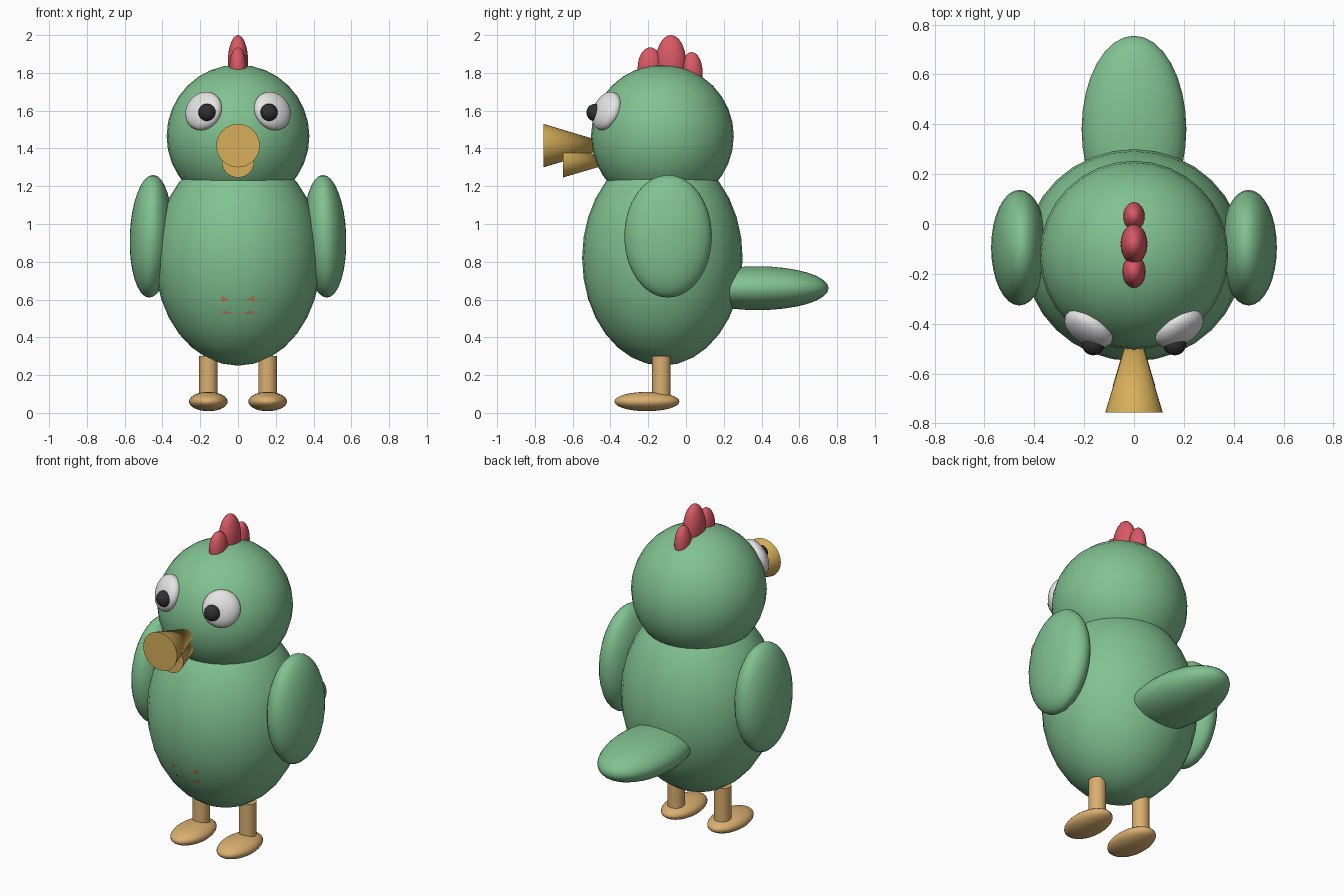
import bpy, math
from mathutils import Vector, Matrix

if "Cube" in bpy.data.objects:
    bpy.data.objects.remove(bpy.data.objects["Cube"])


def material(name, rgb):
    m = bpy.data.materials.new(name)
    m.diffuse_color = (*rgb, 1)
    m.use_nodes = True
    m.node_tree.nodes["Principled BSDF"].inputs["Base Color"].default_value = m.diffuse_color
    return m


GREEN = material("feather green", (0.22, 0.54, 0.28))
RED = material("comb red", (0.70, 0.10, 0.13))
GOLD = material("beak gold", (0.68, 0.43, 0.10))
TAN = material("leg tan", (0.70, 0.43, 0.16))
WHITE = material("eye white", (0.78, 0.78, 0.78))
BLACK = material("pupil black", (0.03, 0.03, 0.03))
ORANGE = material("belly orange", (0.58, 0.20, 0.08))


def finish(obj, name, mat, smooth=True):
    obj.name = name
    obj.data.name = name
    obj.data.materials.append(mat)
    if smooth:
        obj.data.shade_smooth()
    return obj


def ellipsoid(name, center, radii, mat, rot=None, segs=32, rings=16, smooth=True):
    bpy.ops.mesh.primitive_uv_sphere_add(segments=segs, ring_count=rings, radius=1)
    obj = bpy.context.object
    rot = rot or Matrix.Identity(4)
    obj.data.transform(Matrix.Translation(center) @ rot @ Matrix.Diagonal((*radii, 1)))
    return finish(obj, name, mat, smooth)


def beak_cone(name, tip_y, front_y, z, radius):
    bpy.ops.mesh.primitive_cone_add(vertices=32, radius1=radius, radius2=0,
                                    depth=tip_y - front_y,
                                    location=(0, (tip_y + front_y) / 2, z),
                                    rotation=(-math.pi / 2, 0, 0))
    obj = finish(bpy.context.object, name, GOLD, False)
    bpy.ops.object.shade_smooth_by_angle(angle=math.radians(40))
    return obj


# Body, head and tail
BODY_C, BODY_R = Vector((0, -0.125, 0.82)), Vector((0.44, 0.425, 0.57))
HEAD_C = Vector((0, -0.125, 1.465))
ellipsoid("body", BODY_C, BODY_R, GREEN)
ellipsoid("head", HEAD_C, (0.378, 0.378, 0.378), GREEN)
ellipsoid("tail", (0, 0.38, 0.66), (0.21, 0.375, 0.116), GREEN)

# Comb: front, middle and back lobes
for label, y, z, r in (("front", -0.19, 1.825, (0.046, 0.066, 0.11)),
                       ("middle", -0.08, 1.855, (0.054, 0.08, 0.145)),
                       ("back", 0.03, 1.80, (0.043, 0.058, 0.11))):
    ellipsoid(f"comb_{label}", (0, y, z), r, RED, segs=24)

# Beak flares toward its front end
beak_cone("upper_beak", -0.37, -0.755, 1.415, 0.115)
beak_cone("lower_beak", -0.36, -0.652, 1.332, 0.086)

# Paired parts
for side, s in (("left", -1), ("right", 1)):
    ellipsoid(f"{side}_wing", (s * 0.46, -0.095, 0.935), (0.113, 0.232, 0.325), GREEN,
              Matrix.Rotation(math.radians(-s * 2), 4, 'Y'))

    # Flattened eyes face away from the head centre
    eye_c = Vector((s * 0.182, -0.42, 1.598))
    turn = (eye_c - HEAD_C).to_track_quat('Z', 'Y').to_matrix().to_4x4()
    ellipsoid(f"{side}_eye", eye_c, (0.107, 0.107, 0.056), WHITE, turn)
    ellipsoid(f"{side}_pupil", (s * 0.163, -0.48, 1.59), (0.047, 0.047, 0.047), BLACK,
              segs=16, rings=10)

    bpy.ops.mesh.primitive_cylinder_add(vertices=24, radius=0.049, depth=0.24,
                                        location=(s * 0.157, -0.13, 0.18))
    finish(bpy.context.object, f"{side}_leg", TAN, False)
    bpy.ops.object.shade_smooth_by_angle(angle=math.radians(40))
    ellipsoid(f"{side}_foot", (s * 0.157, -0.207, 0.06), (0.102, 0.172, 0.051), TAN)


# Small belly marks wrapped onto the body surface
def on_belly(x, z):
    u, w = x / BODY_R.x, (z - BODY_C.z) / BODY_R.z
    return (x, BODY_C.y - BODY_R.y * math.sqrt(1 - u * u - w * w) - 0.002, z)


verts, faces = [], []
for s in (-1, 1):
    for tri in (((0.088, 0.62), (0.045, 0.60), (0.088, 0.588)),
                ((0.078, 0.542), (0.025, 0.527), (0.082, 0.524))):
        n = len(verts)
        verts += [on_belly(s * x, z) for x, z in tri]
        faces.append((n, n + 1, n + 2) if s < 0 else (n + 2, n + 1, n))
mesh = bpy.data.meshes.new("belly_marks")
mesh.from_pydata(verts, [], [f[::-1] for f in faces])
marks = bpy.data.objects.new("belly_marks", mesh)
bpy.context.collection.objects.link(marks)
finish(marks, "belly_marks", ORANGE, False)
